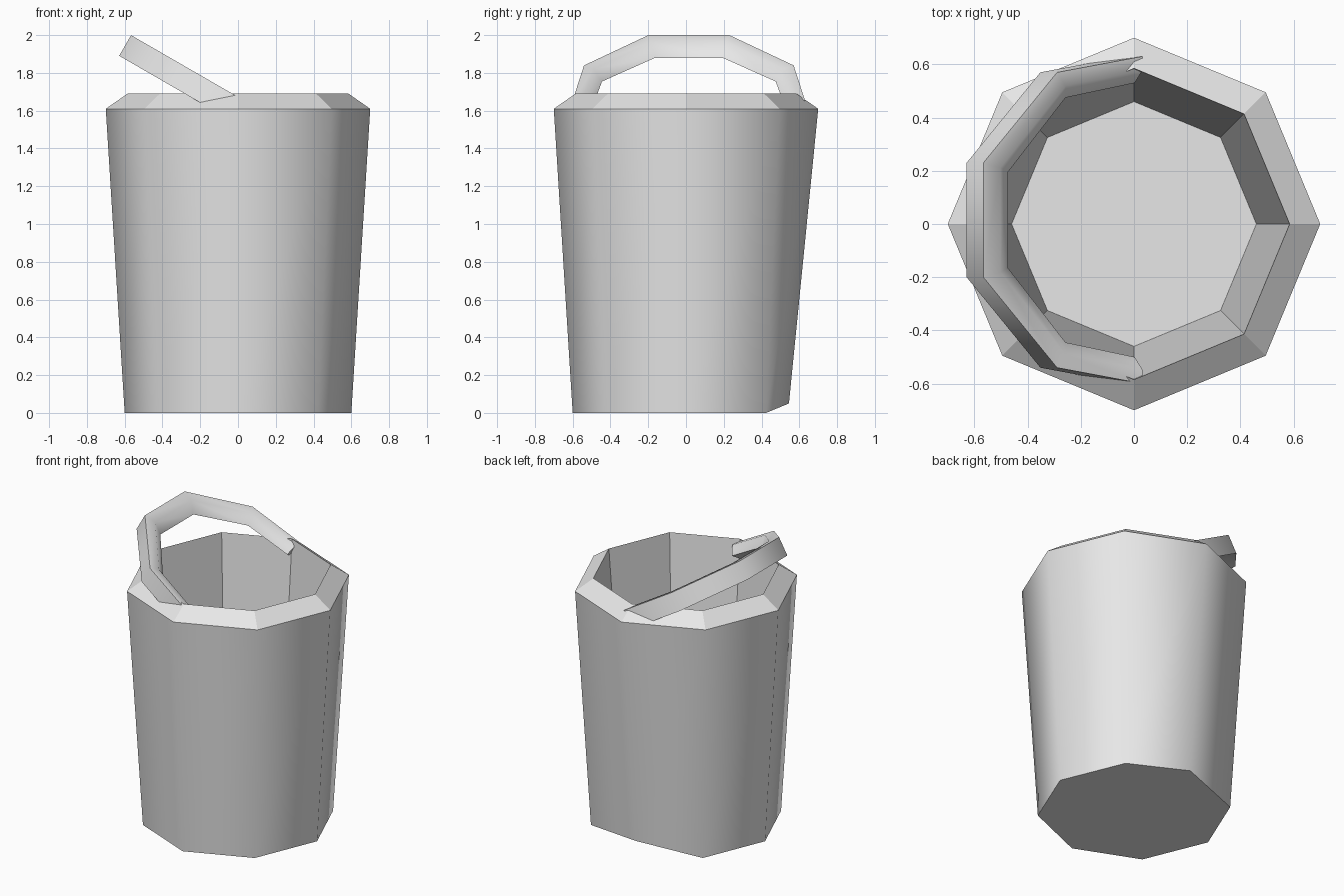
import bpy, bmesh
from math import cos, sin, pi, radians

if "Cube" in bpy.data.objects:
    bpy.data.objects.remove(bpy.data.objects["Cube"])

grey = bpy.data.materials.new("light_grey")
grey.use_nodes = True
grey.diffuse_color = (0.8, 0.8, 0.8, 1)
grey.node_tree.nodes["Principled BSDF"].inputs["Base Color"].default_value = (0.8, 0.8, 0.8, 1)


def finish(bm, name):
    bmesh.ops.recalc_face_normals(bm, faces=bm.faces)
    mesh = bpy.data.meshes.new(name)
    bm.to_mesh(mesh)
    bm.free()
    mesh.materials.append(grey)
    obj = bpy.data.objects.new(name, mesh)
    bpy.context.collection.objects.link(obj)
    return obj


def bridge(bm, a, b):
    n = len(a)
    return [bm.faces.new((a[i], a[(i + 1) % n], b[(i + 1) % n], b[i])) for i in range(n)]


# Bucket: octagonal rings for outer base, outer lip, inner lip and inner floor
SIDES = 8
bm = bmesh.new()
rings = []
for radius, z in [(0.6, 0), (0.7, 1.61), (0.585, 1.69), (0.46, 0.1)]:
    rings.append([bm.verts.new((radius * cos(i * 2 * pi / SIDES),
                                radius * sin(i * 2 * pi / SIDES), z)) for i in range(SIDES)])
walls = [bridge(bm, rings[k], rings[k + 1]) for k in range(3)]
base = bm.faces.new(rings[0])
bm.faces.new(rings[3])
# Dented rear corner of the base
rings[0][2].co = (0, 0.545, 0.05)
# Only the outer wall is rounded by shading
for f in walls[0]:
    f.smooth = True
for f in walls[1] + [base]:
    for e in f.edges:
        e.smooth = False
finish(bm, "bucket")

# Handle: five-segment arch tilted to the right, wedge-shaped section
PIVOT_Y, PIVOT_Z, TILT = 0.015, 1.60, radians(30)
outer_rail = [(0, 0.615), (0.37, 0.555), (0.69, 0.215)]
inner_rail = [(0, 0.515), (0.30, 0.46), (0.55, 0.18)]
section = [(0, 0.063), (0, -0.063), (1, 0.005), (0.53, 0.063)]


def full_arch(rail):
    return rail + [(u, -y) for u, y in reversed(rail)]


bm = bmesh.new()
loops = []
for (uo, yo), (ui, yi) in zip(full_arch(outer_rail), full_arch(inner_rail)):
    loop = []
    for t, n in section:
        u, y = uo + (ui - uo) * t, yo + (yi - yo) * t
        loop.append(bm.verts.new((-u * cos(TILT) + n * sin(TILT), y + PIVOT_Y,
                                  PIVOT_Z + u * sin(TILT) + n * cos(TILT))))
    loops.append(loop)
for a, b in zip(loops, loops[1:]):
    bridge(bm, a, b)
bm.faces.new(loops[0])
bm.faces.new(loops[-1])
handle = finish(bm, "handle")
bpy.ops.object.select_all(action="DESELECT")
handle.select_set(True)
bpy.context.view_layer.objects.active = handle
bpy.ops.object.shade_smooth_by_angle(angle=radians(60))
